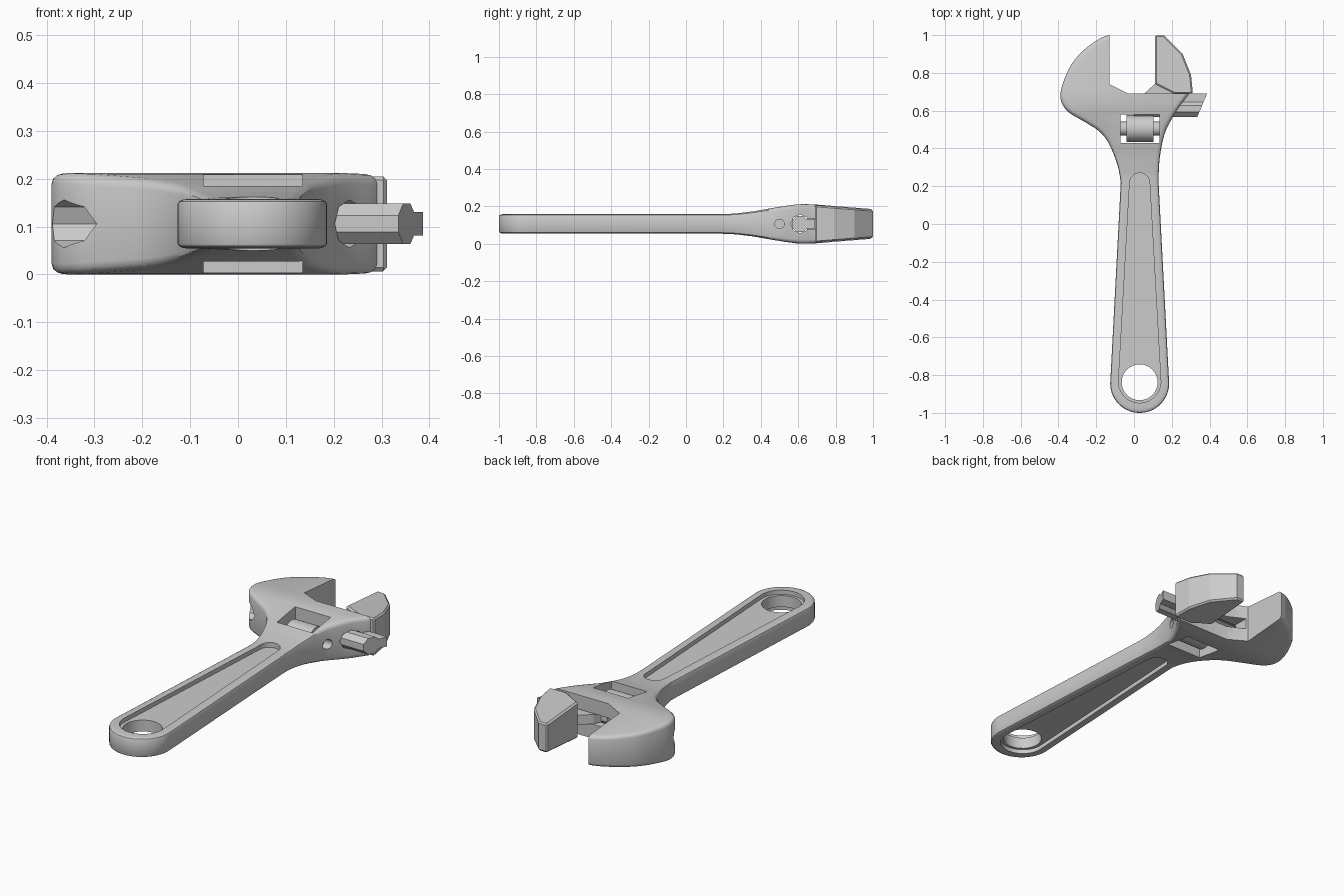
import bpy, bmesh, math
from mathutils import Vector

if "Cube" in bpy.data.objects:
    bpy.data.objects.remove(bpy.data.objects["Cube"])

MID = 0.106   # middle plane of the tool
CX = 0.03     # handle centre line


def half(y):
    """Half thickness of the tool along its length."""
    key = [(-2, .052), (.18, .052), (.26, .055), (.36, .067), (.45, .083), (.53, .096),
           (.59, .104), (.63, .106), (.69, .104), (1.0, .079), (1.3, .055)]
    for (a, p), (b, q) in zip(key, key[1:]):
        if y <= b:
            return p + (q - p) * (y - a) / (b - a)
    return key[-1][1]


def spline(pts, n=4):
    """Smooth curve through 2D points."""
    p = [Vector(q) for q in [pts[0]] + pts + [pts[-1]]]
    out = []
    for a, b, c, d in zip(p, p[1:], p[2:], p[3:]):
        for i in range(n):
            t = i / n
            out.append(0.5 * (2 * b + (c - a) * t + (2 * a - 5 * b + 4 * c - d) * t * t
                              + (3 * b - a - 3 * c + d) * t ** 3))
    return [tuple(v) for v in out + [p[-1]]]


def arc(cx, cy, r, a0, a1, n):
    return [(cx + r * math.cos(math.radians(a0 + (a1 - a0) * i / n)),
             cy + r * math.sin(math.radians(a0 + (a1 - a0) * i / n))) for i in range(n + 1)]


def prism(name, pts, lo, hi, axis='Z', bevel=0, segs=2, bisects=(), taper=0, shear=0):
    """Extrude a 2D outline (x,y along Z, or y,z along X)."""
    bm = bmesh.new()
    co = (lambda a, b, h: (a, b, h)) if axis == 'Z' else (lambda a, b, h: (h, a, b))
    f = bm.faces.new([bm.verts.new(co(a, b, lo)) for a, b in pts])
    ext = bmesh.ops.extrude_face_region(bm, geom=[f])['geom']
    d = Vector(co(0, 0, hi - lo))
    for v in ext:
        if isinstance(v, bmesh.types.BMVert):
            v.co += d
    bmesh.ops.recalc_face_normals(bm, faces=bm.faces)
    if bevel:
        rim = [e for e in bm.edges if abs(e.verts[0].co.z - e.verts[1].co.z) < 1e-5]
        bmesh.ops.bevel(bm, geom=rim, offset=bevel, segments=segs, profile=0.5,
                        affect='EDGES', clamp_overlap=False)
    for y in bisects:
        bmesh.ops.bisect_plane(bm, geom=bm.verts[:] + bm.edges[:] + bm.faces[:],
                               plane_co=(0, y, 0), plane_no=(0, 1, 0))
    for v in bm.verts:
        if taper:
            v.co.z = MID + (v.co.z - MID) / MID * half(v.co.y) * taper
        if shear and v.co.x > (lo + hi) / 2:
            v.co.x += (v.co.y - 0.61) * shear
    if taper:
        bmesh.ops.triangulate(bm, faces=[f for f in bm.faces if len(f.verts) > 4])
    bmesh.ops.recalc_face_normals(bm, faces=bm.faces)
    me = bpy.data.meshes.new(name)
    bm.to_mesh(me)
    bm.free()
    ob = bpy.data.objects.new(name, me)
    bpy.context.collection.objects.link(ob)
    return ob


def combine(ob, other, op='DIFFERENCE'):
    m = ob.modifiers.new(op, 'BOOLEAN')
    m.operation, m.object, m.solver = op, other, 'EXACT'
    bpy.context.view_layer.objects.active = ob
    bpy.ops.object.modifier_apply(modifier=m.name)
    bpy.data.objects.remove(other)


def smooth(ob, deg):
    bpy.ops.object.select_all(action='DESELECT')
    ob.select_set(True)
    bpy.context.view_layer.objects.active = ob
    bpy.ops.object.shade_smooth_by_angle(angle=math.radians(deg))


def rect(x0, x1, y0, y1):
    return [(x0, y0), (x1, y0), (x1, y1), (x0, y1)]


# Body: handle and fixed jaw
left = spline([(-.07, .22), (-.087, .31), (-.13, .42), (-.18, .487), (-.26, .54), (-.35, .595),
               (-.388, .66), (-.378, .74), (-.33, .847), (-.26, .926), (-.18, .982), (-.13, 1.0)])
right = spline([(.3, .71), (.285, .68), (.24, .62), (.2, .556), (.16, .47), (.135, .34), (.13, .22)])
outline = left + [(.0, 1.02), (.3, 1.02), (.32, .8)] + right + arc(CX, -.844, .156, 0, -180, 28)
body = prism('wrench_body', outline, 0, 2 * MID, bevel=.022, segs=3,
             bisects=[.18 + .03 * i for i in range(28)], taper=1)

# Jaw opening, tapered recesses and hanging hole
combine(body, prism('cut', [(-.13, 1.2), (-.13, .74), (-.03, .69), (.6, .69), (.6, 1.2)], -.1, .4))
recess = arc(CX, .217, .053, 0, 180, 14) + arc(CX, -.835, .112, 180, 360, 24)
for lo, hi in ((MID + .03, .4), (-.2, MID - .03)):
    combine(body, prism('cut', recess, lo, hi))
combine(body, prism('cut', arc(CX, -.838, .095, 0, 348.75, 31), -.1, .4))

# Worm window, slide bore, web slot and pin hole
combine(body, prism('cut', rect(-.072, .135, .428, .58), -.1, .4))
combine(body, prism('cut', arc(.61, MID, .05, 0, 315, 7), -.6, .6, 'X'))
combine(body, prism('cut', rect(-.12, .6, .62, .8), MID - .029, MID + .029))
combine(body, prism('cut', arc(.5, MID, .025, 0, 337.5, 15), .03, .6, 'X'))
smooth(body, 32)

# Movable jaw: plate, web and slide
jaw = prism('movable_jaw', [(.11, .74), (.21, .69), (.312, .69), (.302, .79), (.258, .9),
                            (.16, .999), (.11, .999)], 0, 2 * MID, taper=.96)
bev = jaw.modifiers.new('chamfer', 'BEVEL')
bev.width, bev.segments, bev.limit_method, bev.angle_limit = .008, 1, 'ANGLE', math.radians(50)
bpy.context.view_layer.objects.active = jaw
bpy.ops.object.modifier_apply(modifier=bev.name)
web = prism('web', [(.12, .75), (.055, .691), (.02, .61), (.353, .61), (.387, .69), (.3, .692), (.29, .75)],
            MID - .025, MID + .025)
slide = prism('slide', arc(.61, MID, .046, 22.5, 337.5, 7), .0, .353, 'X', shear=.42)
combine(jaw, web, 'UNION')
combine(jaw, slide, 'UNION')

# Adjusting worm and its shaft
worm = prism('adjusting_worm', arc(.505, MID, .071, 0, 348.75, 31), -.04, .103, 'X')
shaft = prism('worm_shaft', arc(.505, MID, .037, 0, 345, 23), -.072, .135, 'X')
for ob in (worm, shaft):
    smooth(ob, 30)
